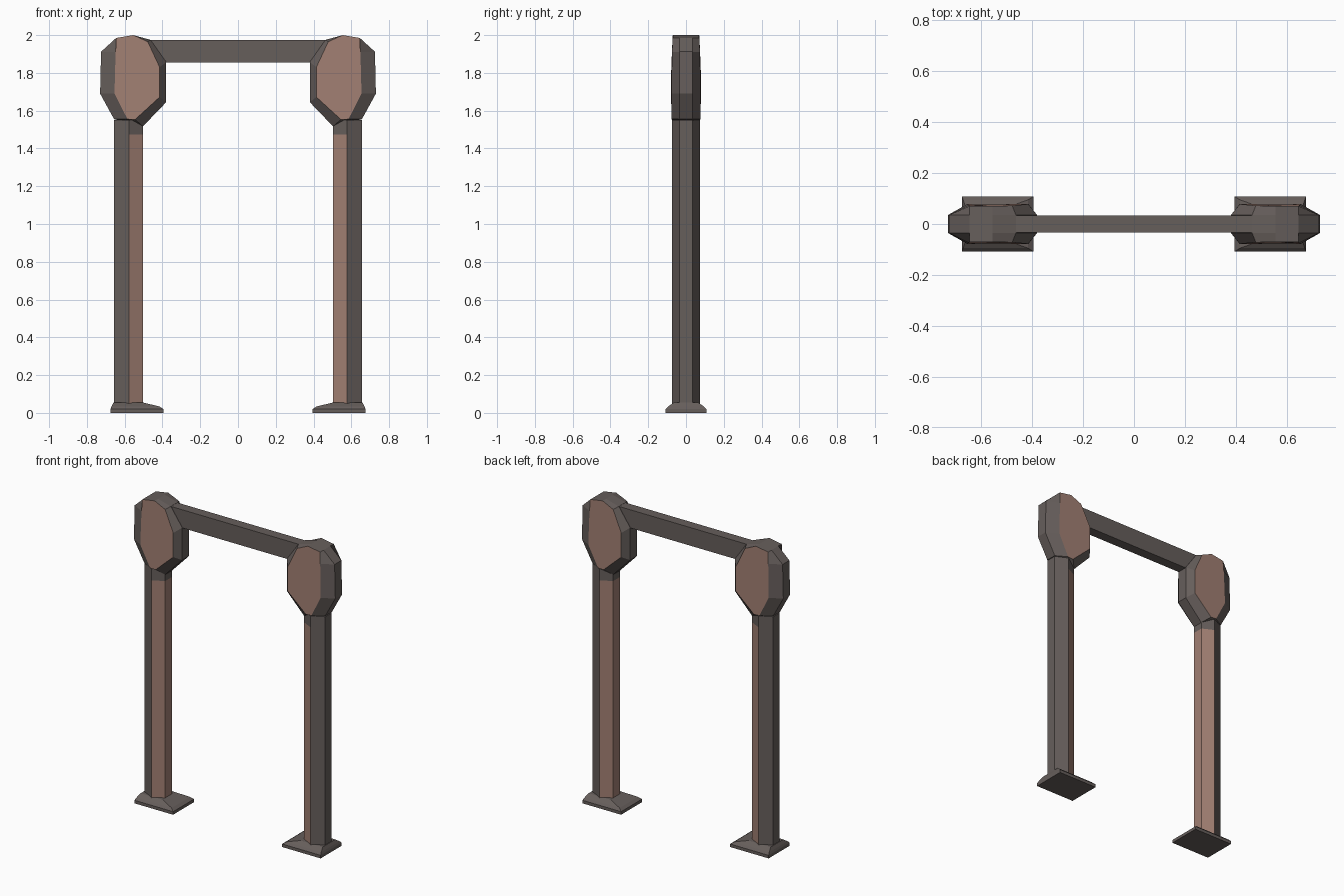
import bpy, bmesh

if "Cube" in bpy.data.objects:
    bpy.data.objects.remove(bpy.data.objects["Cube"])


def material(name, rgb):
    m = bpy.data.materials.new(name)
    m.diffuse_color = (*rgb, 1)
    m.use_nodes = True
    m.node_tree.nodes["Principled BSDF"].inputs["Base Color"].default_value = m.diffuse_color
    return m


GREY = material("dark grey", (0.133, 0.112, 0.105))
BROWN = material("warm brown", (0.36, 0.215, 0.172))


def loft(name, loops, side=1, rule=None):
    """Skin closed loops of points, cap both ends; side=-1 mirrors in x."""
    bm = bmesh.new()
    rings = [[bm.verts.new((x * side, y, z)) for x, y, z in lp] for lp in loops]
    for a, b in zip(rings, rings[1:]):
        for i in range(len(a)):
            j = (i + 1) % len(a)
            bm.faces.new((a[i], a[j], b[j], b[i]))
    bm.faces.new(rings[0])
    bm.faces.new(rings[-1])
    bmesh.ops.remove_doubles(bm, verts=bm.verts, dist=1e-5)
    bmesh.ops.recalc_face_normals(bm, faces=bm.faces)
    if rule:
        for f in bm.faces:
            f.material_index = int(rule(f))
    me = bpy.data.meshes.new(name)
    bm.to_mesh(me)
    bm.free()
    me.materials.append(GREY)
    me.materials.append(BROWN)
    ob = bpy.data.objects.new(name, me)
    bpy.context.collection.objects.link(ob)
    return ob


def rect(x0, x1, hy, z):
    return [(x0, -hy, z), (x1, -hy, z), (x1, hy, z), (x0, hy, z)]


# Six-sided post cross-section
HEX = [(0.503, -0.036), (0.577, -0.073), (0.656, -0.034),
       (0.656, 0.034), (0.577, 0.073), (0.503, 0.036)]

# Head: middle outline (x, z) and outer face outline (x, z, half depth)
MID = [(0.38, 1.857), (0.38, 1.645), (0.503, 1.517), (0.656, 1.555), (0.73, 1.69),
       (0.725, 1.912), (0.645, 1.985), (0.555, 2.0), (0.463, 1.975)]
FACE = [(0.415, 1.83, 0.078), (0.415, 1.672, 0.079), (0.545, 1.553, 0.076),
        (0.585, 1.555, 0.076), (0.654, 1.69, 0.078), (0.648, 1.91, 0.074),
        (0.645, 1.985, 0.07), (0.555, 2.0, 0.07), (0.478, 1.965, 0.072)]

for side, label in ((-1, "left"), (1, "right")):
    # Post, brown on its inner half up to the neck
    loft(label + "_post", [[(x, y, z) for x, y in HEX] for z in (0.03, 1.475, 1.55)], side,
         lambda f: abs(f.normal.z) < 0.5 and f.normal.x * side < -0.1
         and f.calc_center_median().z < 1.475)

    # Faceted head with brown front and back faces
    head = [[(x, -d, z) for x, z, d in FACE],
            [(x, -0.035, z) for x, z in MID],
            [(x, 0.035, z) for x, z in MID],
            [(x, d, z) for x, z, d in FACE]]
    loft(label + "_head", head, side, lambda f: len(f.verts) > 6)

    # Foot plate, sloping up to the post
    loft(label + "_foot", [rect(0.395, 0.675, 0.108, 0), rect(0.395, 0.675, 0.108, 0.02),
                           rect(0.415, 0.67, 0.095, 0.034), rect(0.50, 0.66, 0.065, 0.054)], side)

# Crossbar between the heads
loft("crossbar", [[(x, y, z) for y, z in ((-0.033, 1.855), (0.033, 1.855),
                                          (0.033, 1.974), (-0.033, 1.974))]
                  for x in (-0.5, 0.5)])
